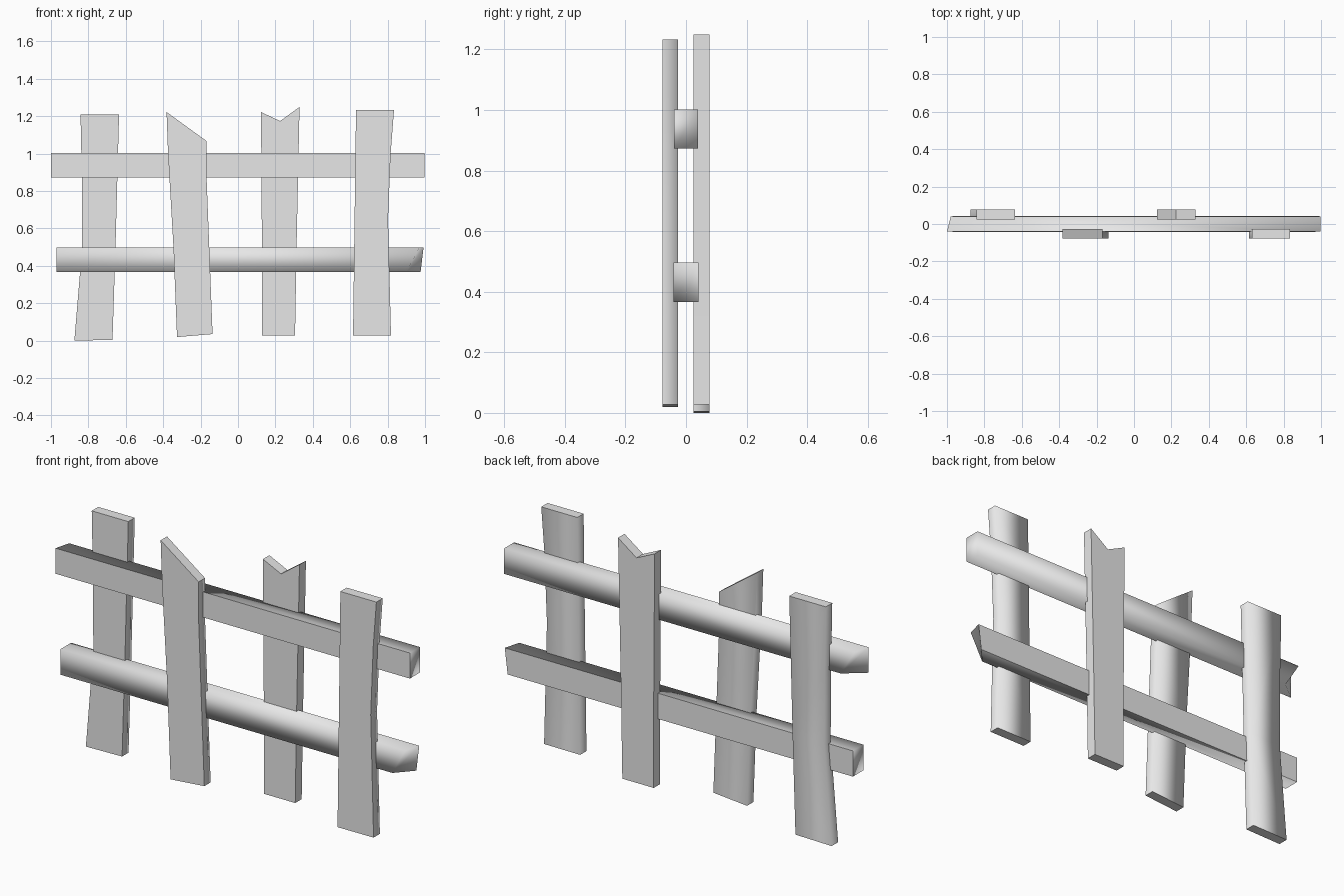
import bpy
import bmesh

cube = bpy.data.objects.get("Cube")
if cube:
    bpy.data.objects.remove(cube, do_unlink=True)

grey = bpy.data.materials.new("light_grey")
grey.use_nodes = True
grey.diffuse_color = (0.8, 0.8, 0.8, 1)
grey.node_tree.nodes["Principled BSDF"].inputs["Base Color"].default_value = (0.8, 0.8, 0.8, 1)


def finish(name, bm, flat_faces):
    """Shade everything smooth except the flat faces, which get sharp borders."""
    bmesh.ops.recalc_face_normals(bm, faces=bm.faces[:])
    for face in bm.faces:
        face.smooth = face not in flat_faces
    for face in flat_faces:
        for edge in face.edges:
            edge.smooth = False
    mesh = bpy.data.meshes.new(name)
    bm.to_mesh(mesh)
    bm.free()
    mesh.materials.append(grey)
    obj = bpy.data.objects.new(name, mesh)
    bpy.context.collection.objects.link(obj)


def plank(name, left, top, right, y0, y1, crisp=False):
    """Upright board: left edge going up, extra top points, right edge going down."""
    outline = left + top + right
    bm = bmesh.new()
    front = [bm.verts.new((x, y0, z)) for x, z in outline]
    back = [bm.verts.new((x, y1, z)) for x, z in outline]
    flat = [bm.faces.new(front)]
    back_face = bm.faces.new(back[::-1])
    if crisp:
        flat.append(back_face)
    count = len(outline)
    for i in range(count):
        j = (i + 1) % count
        side = bm.faces.new((front[i], back[i], back[j], front[j]))
        is_top = len(left) - 1 <= i < len(left) + len(top)
        if is_top or i == count - 1:
            flat.append(side)
    finish(name, bm, flat)


def rail(name, low, high, flat_y, round_y, square_x, tip_flat, tip_round):
    """Crossbar with one flat side, a square end and a chipped end.
    Each tip is the (bottom, top) x of the chipped end."""
    bm = bmesh.new()
    ends = []
    for flat_tip, round_tip in (((square_x,) * 2, (square_x,) * 2), (tip_flat, tip_round)):
        ends.append([bm.verts.new(p) for p in (
            (flat_tip[0], flat_y, low), (flat_tip[1], flat_y, high),
            (round_tip[1], round_y, high), (round_tip[0], round_y, low))])
    a, b = ends
    bm.faces.new(a)
    bm.faces.new(b[::-1])
    sides = [bm.faces.new((a[i], b[i], b[(i + 1) % 4], a[(i + 1) % 4])) for i in range(4)]
    finish(name, bm, [sides[0]])


FRONT = (-0.077, -0.026)
BACK = (0.025, 0.077)

# Upright boards
plank("right_outer_board",
      [(-0.875, 0), (-0.833, 0.5), (-0.835, 0.87), (-0.842, 1.21)], [],
      [(-0.636, 1.21), (-0.655, 0.5), (-0.671, 0.004)], *BACK)
plank("slanted_board",
      [(-0.326, 0.019), (-0.345, 0.5), (-0.374, 1.0), (-0.382, 1.222)], [],
      [(-0.168, 1.067), (-0.168, 0.87), (-0.136, 0.035)], *FRONT)
plank("notched_board",
      [(0.128, 0.028), (0.128, 0.5), (0.123, 1.222)], [(0.225, 1.174)],
      [(0.329, 1.249), (0.313, 0.5), (0.305, 0.028)], *BACK, crisp=True)
plank("left_outer_board",
      [(0.615, 0.027), (0.628, 1.0), (0.631, 1.232)], [],
      [(0.834, 1.232), (0.816, 1.0), (0.802, 0.65), (0.818, 0.028)], *FRONT)

# Crossbars
rail("upper_rail", 0.872, 1.002, -0.04, 0.04, 0.997, (-1, -1), (-0.9, -0.98))
rail("lower_rail", 0.366, 0.497, 0.042, -0.042, -0.97, (0.976, 0.992), (0.9, 0.97))
